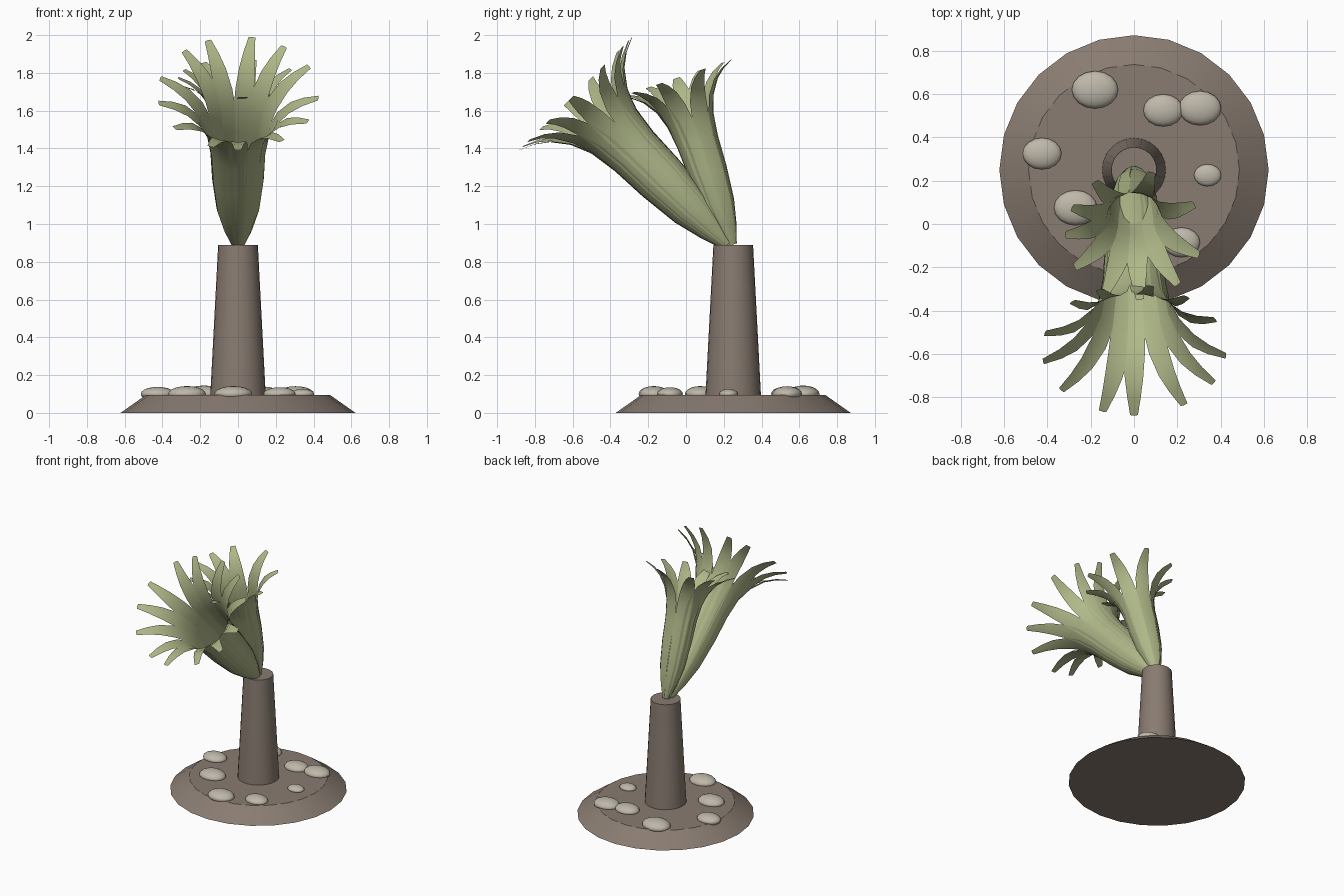
import bpy, math
from mathutils import Vector

cube = bpy.data.objects.get("Cube")
if cube:
    bpy.data.objects.remove(cube, do_unlink=True)


def material(name, rgb):
    m = bpy.data.materials.new(name)
    m.use_nodes = True
    m.diffuse_color = (*rgb, 1)
    m.node_tree.nodes["Principled BSDF"].inputs["Base Color"].default_value = (*rgb, 1)
    return m


leaf_green = material("leaf green", (0.43, 0.48, 0.25))
earth_brown = material("earth brown", (0.25, 0.20, 0.165))
stone_grey = material("stone grey", (0.52, 0.48, 0.40))


def finish(obj, name, mat):
    obj.name = name
    obj.data.materials.append(mat)
    bpy.ops.object.select_all(action="DESELECT")
    obj.select_set(True)
    bpy.context.view_layer.objects.active = obj
    bpy.ops.object.shade_smooth_by_angle(angle=math.radians(30))


def frustum(name, r_low, r_top, z_low, z_top):
    bpy.ops.mesh.primitive_cone_add(vertices=24, radius1=r_low, radius2=r_top,
                                    depth=z_top - z_low,
                                    location=(0, 0.25, (z_low + z_top) / 2))
    finish(bpy.context.object, name, earth_brown)


# Earth mound and tapered trunk
frustum("ground_mound", 0.622, 0.487, 0, 0.095)
frustum("trunk", 0.147, 0.105, 0.09, 0.89)

# Flattened stones: x, y, half width
stones = [(-0.18, 0.62, 0.107), (0.135, 0.525, 0.092), (0.305, 0.535, 0.098),
          (-0.425, 0.325, 0.09), (0.34, 0.225, 0.063), (-0.27, 0.075, 0.1),
          (0.22, -0.085, 0.085), (-0.025, -0.17, 0.1)]
for i, (x, y, r) in enumerate(stones):
    bpy.ops.mesh.primitive_uv_sphere_add(segments=16, ring_count=10, radius=1,
                                         location=(x, y, 0.1))
    stone = bpy.context.object
    stone.scale = (r, r * 0.81, r * 0.42)
    finish(stone, f"stone_{i + 1}", stone_grey)

# Leaf outline: distance along the axis, distance from it, half width
PROFILE = [(0, 0.03, 0.012), (0.12, 0.07, 0.025), (0.28, 0.108, 0.036),
           (0.5, 0.13, 0.044), (0.7, 0.138, 0.049), (0.85, 0.16, 0.052),
           (0.96, 0.205, 0.05), (1.05, 0.275, 0.042), (1.1, 0.345, 0.031),
           (1.135, 0.425, 0.018)]


def leaf_cluster(name, base, tilt, length, spread, angles):
    """Leaves around a tilted axis, angles measured from the front side."""
    t = math.radians(tilt)
    axis = Vector((0, -math.sin(t), math.cos(t)))
    lower = Vector((0, -math.cos(t), -math.sin(t)))
    side = Vector((1, 0, 0))
    verts, faces = [], []
    for a in map(math.radians, angles):
        out = side * math.sin(a) + lower * math.cos(a)
        across = side * math.cos(a) - lower * math.sin(a)
        first = len(verts)
        for s, r, w in PROFILE:
            mid = Vector(base) + axis * s * length + out * r * spread
            ridge = out * w * 0.15
            verts += [mid - across * w, mid + ridge, mid + across * w]
        for k in range(len(PROFILE) - 1):
            for c in range(2):
                v = first + 3 * k + c
                faces.append((v, v + 1, v + 4, v + 3))
    mesh = bpy.data.meshes.new(name)
    mesh.from_pydata(verts, [], faces)
    obj = bpy.data.objects.new(name, mesh)
    bpy.context.collection.objects.link(obj)
    finish(obj, name, leaf_green)


# Large forward-leaning crown and smaller upright crown
leaf_cluster("front_leaves", (0, 0.22, 0.89), 45, 1, 1,
             [-158, -138, -105, -80, -52, -20, 0, 33, 60, 85, 118, 145, 170])
leaf_cluster("rear_leaves", (0, 0.245, 0.89), 18.5, 0.82, 0.74,
             [-145, -115, -90, -60, -25, 5, 40, 72, 118, 165])
